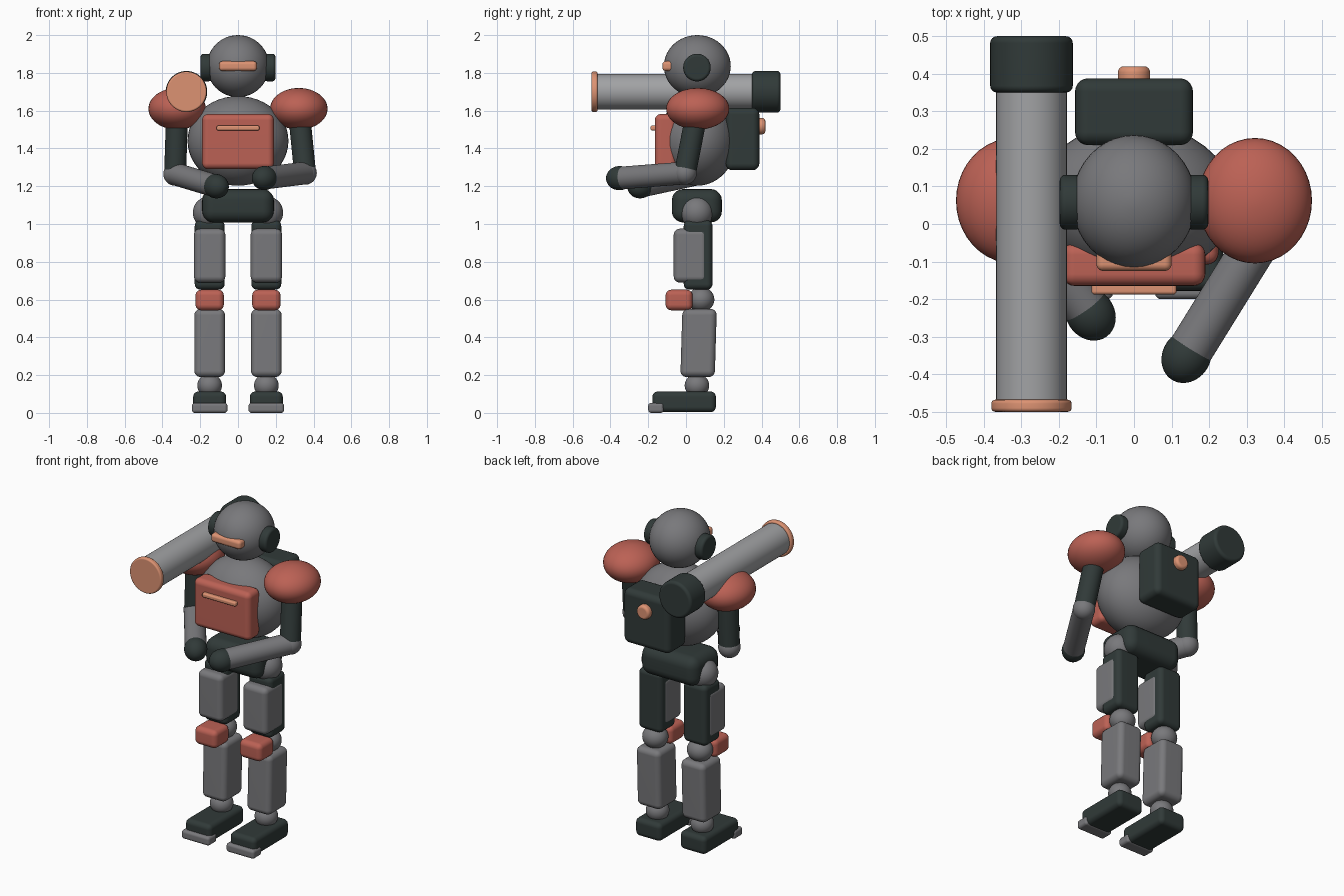
import bpy, bmesh
from mathutils import Vector, Matrix

cube = bpy.data.objects.get("Cube")
if cube:
    bpy.data.objects.remove(cube, do_unlink=True)


def material(name, rgb):
    m = bpy.data.materials.new(name)
    m.use_nodes = True
    m.diffuse_color = (*rgb, 1)
    bsdf = next(n for n in m.node_tree.nodes if n.type == 'BSDF_PRINCIPLED')
    bsdf.inputs["Base Color"].default_value = (*rgb, 1)
    bsdf.inputs["Roughness"].default_value = 0.6
    return m


GREY = material("mid_grey", (0.19, 0.19, 0.2))
PALE = material("pale_grey", (0.36, 0.365, 0.375))
DARK = material("dark_slate", (0.03, 0.042, 0.04))
RED = material("brick_red", (0.5, 0.12, 0.09))
ORANGE = material("copper_orange", (0.72, 0.29, 0.17))


def finish(name, bm, mat):
    me = bpy.data.meshes.new(name)
    bm.to_mesh(me)
    bm.free()
    ob = bpy.data.objects.new(name, me)
    bpy.context.collection.objects.link(ob)
    me.materials.append(mat)
    bpy.ops.object.select_all(action='DESELECT')
    ob.select_set(True)
    bpy.context.view_layer.objects.active = ob
    bpy.ops.object.shade_smooth_by_angle()
    ob.modifiers.new("flat_faces", 'WEIGHTED_NORMAL').keep_sharp = True
    return ob


def box(name, xs, ys, zs, bevel, mat):
    """Rounded box given by its extents along each axis."""
    bm = bmesh.new()
    bmesh.ops.create_cube(bm, size=1)
    for v in bm.verts:
        v.co = Vector((r[0] + r[1]) / 2 + c * (r[1] - r[0]) for r, c in zip((xs, ys, zs), v.co))
    bmesh.ops.bevel(bm, geom=bm.edges[:], offset=bevel, segments=5, profile=0.5, affect='EDGES')
    return finish(name, bm, mat)


def ball(name, centre, radii, mat, axis=(0, 0, 1)):
    """Ellipsoid whose local z follows the axis."""
    bm = bmesh.new()
    bmesh.ops.create_uvsphere(bm, u_segments=40, v_segments=24, radius=1)
    turn = Vector(axis).to_track_quat('Z', 'Y').to_matrix().to_4x4()
    bm.transform(Matrix.Translation(centre) @ turn @ Matrix.Diagonal((*radii, 1)))
    return finish(name, bm, mat)


def rod(name, start, end, radius, mat, bevel=0):
    """Cylinder between two points, with optional rounded rims."""
    a, b = Vector(start), Vector(end)
    bm = bmesh.new()
    bmesh.ops.create_cone(bm, cap_ends=True, segments=48, radius1=radius, radius2=radius, depth=(b - a).length)
    if bevel:
        rims = [e for e in bm.edges if abs(e.verts[0].co.z - e.verts[1].co.z) < 1e-5]
        bmesh.ops.bevel(bm, geom=rims, offset=bevel, segments=4, profile=0.5, affect='EDGES')
    turn = (b - a).to_track_quat('Z', 'Y').to_matrix().to_4x4()
    bm.transform(Matrix.Translation((a + b) / 2) @ turn)
    return finish(name, bm, mat)


def wide(half):
    return (-half, half)


# Head with visor and ear cups
ball("head", (0, 0.06, 1.836), (0.165, 0.177, 0.164), GREY)
box("visor", wide(0.1), (-0.125, -0.06), (1.81, 1.862), 0.018, ORANGE)

# Torso, chest plate, backpack and pelvis
ball("torso", (0, 0.06, 1.44), (0.267, 0.208, 0.237), GREY)
box("chest_plate", wide(0.19), (-0.165, -0.05), (1.29, 1.582), 0.032, RED)
box("chest_strip", wide(0.113), (-0.188, -0.155), (1.495, 1.521), 0.009, ORANGE)
box("backpack", wide(0.157), (0.21, 0.388), (1.285, 1.615), 0.035, DARK)
rod("backpack_knob", (0, 0.37, 1.518), (0, 0.42, 1.518), 0.043, ORANGE, 0.016)
box("pelvis", wide(0.19), (-0.075, 0.19), (1.008, 1.185), 0.06, DARK)

# Shoulder launcher
TX, TZ = -0.273, 1.7
rod("launcher_tube", (TX, -0.48, TZ), (TX, 0.4, TZ), 0.094, PALE)
rod("launcher_muzzle", (TX, -0.5, TZ), (TX, -0.468, TZ), 0.107, ORANGE, 0.01)
rod("launcher_breech", (TX, 0.35, TZ), (TX, 0.5, TZ), 0.11, DARK, 0.018)

# Arms: elbow and hand positions for each side
ARMS = {
    "left": ((0.355, -0.005, 1.27), (0.14, -0.352, 1.243)),
    "right": ((-0.333, 0.06, 1.265), (-0.116, -0.24, 1.2)),
}

for side, s in (("left", 1), ("right", -1)):
    def name(part):
        return f"{side}_{part}"

    def span(half, s=s):
        return (s * 0.15 - half, s * 0.15 + half)

    rod(name("ear_cup"), (s * 0.14, 0.058, 1.828), (s * 0.198, 0.058, 1.828), 0.073, DARK, 0.016)

    # Arm
    elbow, hand = ARMS[side]
    ball(name("shoulder"), (s * 0.322, 0.062, 1.61), (0.152, 0.167, 0.11), RED)
    rod(name("upper_arm"), (s * 0.322, 0.06, 1.6), elbow, 0.058, DARK)
    ball(name("elbow"), elbow, (0.062, 0.062, 0.062), GREY)
    rod(name("forearm"), elbow, hand, 0.06, GREY)
    ball(name("hand"), hand, (0.064, 0.064, 0.074), DARK, Vector(hand) - Vector(elbow))

    # Leg
    ball(name("hip"), (s * 0.153, 0.058, 1.06), (0.086, 0.086, 0.086), GREY)
    box(name("thigh"), span(0.079), (-0.012, 0.14), (0.652, 1.02), 0.03, DARK)
    box(name("thigh_armour"), span(0.083), (-0.065, 0.113), (0.69, 0.975), 0.032, GREY)
    ball(name("knee"), (s * 0.15, 0.08, 0.6), (0.073, 0.07, 0.066), GREY)
    box(name("knee_pad"), span(0.075), (-0.108, 0.035), (0.543, 0.652), 0.03, RED)
    shin = box(name("shin"), span(0.081), (-0.022, 0.16), (0.19, 0.55), 0.032, GREY)
    for v in shin.data.vertices:  # slight forward lean towards the ankle
        v.co.y -= 0.03 * (0.45 - v.co.z)
    ball(name("ankle"), (s * 0.15, 0.058, 0.145), (0.065, 0.065, 0.062), GREY)
    box(name("foot"), span(0.087), (-0.178, 0.158), (0.004, 0.113), 0.028, DARK)
    box(name("toe_cap"), span(0.094), (-0.2, -0.118), (0, 0.053), 0.016, GREY)
